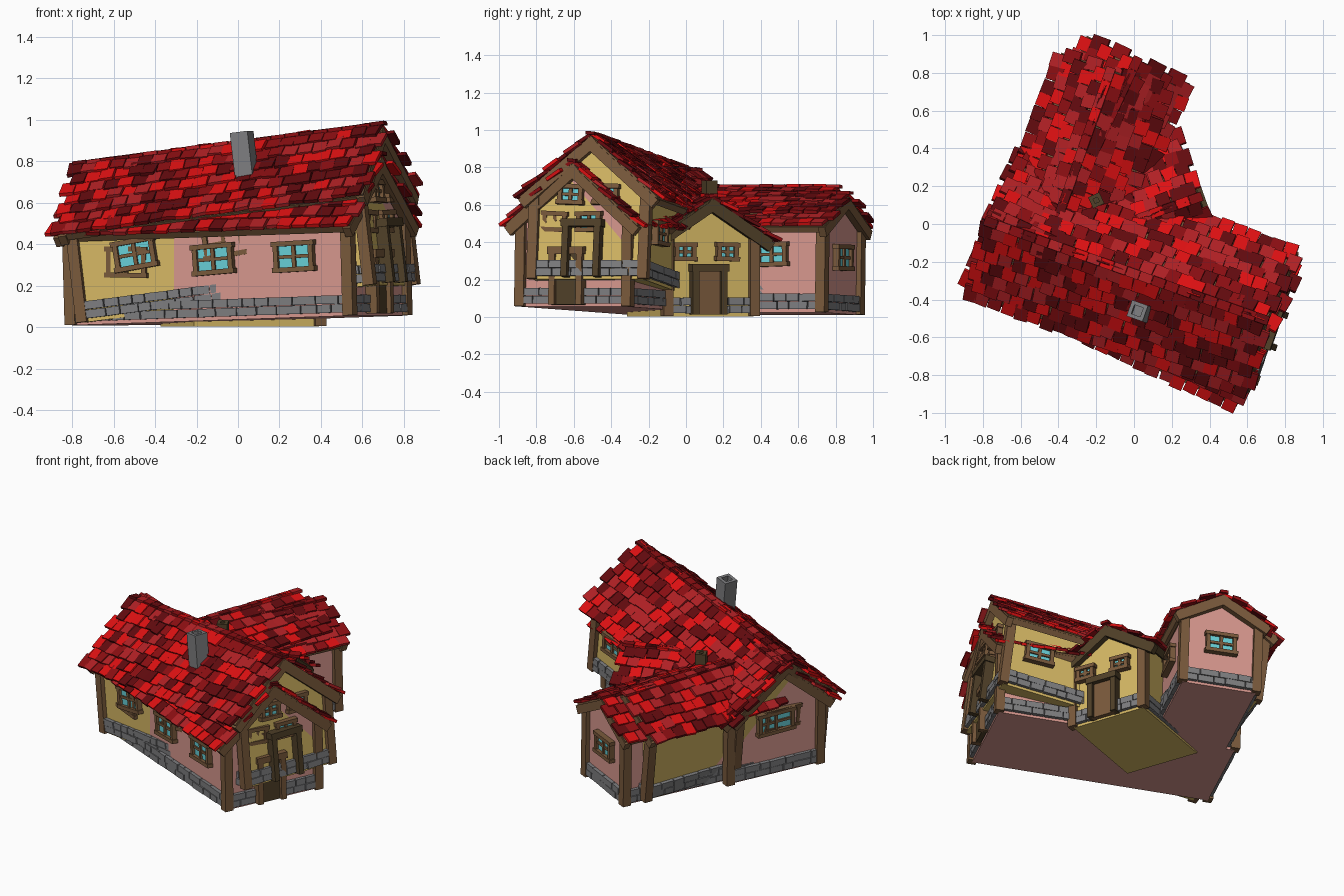
import bpy, bmesh, random
from math import radians, sqrt
from mathutils import Matrix, Vector

random.seed(4)
cube = bpy.data.objects.get("Cube")
if cube:
    bpy.data.objects.remove(cube)


def srgb(r, g, b):
    return tuple((c / 255 / 12.92 if c < 11 else ((c / 255 + 0.055) / 1.055) ** 2.4) for c in (r, g, b)) + (1,)


PALETTE = {
    "bright red tile": srgb(222, 16, 18), "red tile": srgb(176, 32, 36),
    "dark red tile": srgb(140, 14, 18), "deep red tile": srgb(98, 10, 14),
    "yellow plaster": srgb(214, 184, 100), "pink plaster": srgb(216, 152, 142),
    "wood": srgb(122, 90, 60), "dark wood": srgb(80, 64, 40),
    "stone": srgb(126, 126, 128), "glass": srgb(104, 208, 216),
}
MATS = {}
for label, colour in PALETTE.items():
    m = bpy.data.materials.new(label)
    m.use_nodes = True
    m.diffuse_color = colour
    bsdf = m.node_tree.nodes["Principled BSDF"]
    bsdf.inputs["Base Color"].default_value = colour
    bsdf.inputs["Roughness"].default_value = 0.8
    MATS[label] = m
REDS = [n for n in PALETTE if "tile" in n]

parts = {}


def part(name, mat):
    bm, mats = parts.setdefault(name, (bmesh.new(), []))
    if mat not in mats:
        mats.append(mat)
    return bm, mats.index(mat)


def box(name, mat, M, centre, size, rot=None):
    bm, index = part(name, mat)
    T = M @ Matrix.Translation(centre) @ (rot or Matrix()) @ Matrix.Diagonal((*size, 1))
    for v in bmesh.ops.create_cube(bm, size=1, matrix=T)["verts"]:
        for f in v.link_faces:
            f.material_index = index


def turn(deg, axis="Z"):
    return Matrix.Rotation(radians(deg), 4, axis)


def jitter(a):
    return random.uniform(-a, a)


def face(M, side, length, width):
    """Matrix on a wall: x runs along it, -y points outwards."""
    angle = {"front": 0, "right": 90, "back": 180, "left": -90}[side]
    depth = width if side in ("front", "back") else length
    return M @ turn(angle) @ Matrix.Translation((0, -depth / 2, 0))


def walls(name, mat, M, length, width, peak, slope):
    bm, index = part(name, mat)
    w, eave = width / 2, peak - slope * width / 2
    outline = [(-w, 0), (w, 0), (w, eave), (0, peak), (-w, eave)]
    f = bm.faces.new([bm.verts.new(M @ Vector((-length / 2, y, z))) for y, z in outline])
    ext = bmesh.ops.extrude_face_region(bm, geom=[f])["geom"]
    shift = M.to_3x3() @ Vector((length, 0, 0))
    bmesh.ops.translate(bm, verts=[v for v in ext if isinstance(v, bmesh.types.BMVert)], vec=shift)


def stones(name, W, run):
    # two courses of uneven blocks
    for course in range(2):
        x = -run / 2
        while x < run / 2 - 0.01:
            w = min(random.uniform(0.06, 0.13), run / 2 - x)
            box(name, "stone", W, (x + w / 2, -0.008, 0.037 + course * 0.043),
                (w - 0.005, 0.03 + jitter(0.006), 0.04), turn(jitter(1.5), "Y"))
            x += w


def window(name, W, x, z, w=0.21, h=0.15, rows=2):
    A = W @ Matrix.Translation((x, -0.012, z)) @ turn(jitter(3), "Y")
    bar = 0.024
    box(name + "_glass", "glass", A, (0, 0, 0), (w - bar, 0.008, h - bar))
    for s in (-1, 1):
        box(name + "_frames", "wood", A, (s * (w - bar) / 2, -0.004, 0), (bar, 0.035, h))
        box(name + "_frames", "wood", A, (0, -0.006, s * (h - bar) / 2), (w + 0.015, 0.04, bar))
    box(name + "_frames", "wood", A, (0, -0.003, 0), (bar * 0.8, 0.025, h))
    if rows == 2:
        box(name + "_frames", "wood", A, (0, -0.002, 0), (w, 0.022, bar * 0.7))


def door(name, W, x, w, h, frame, panel=None):
    A = W @ Matrix.Translation((x, -0.02, 0.01))
    if panel:
        box(name + "_panel", panel, A, (0, 0, h / 2), (w, 0.03, h))
    for s in (-1, 1):
        box(name + "_frame", frame, A, (s * w / 2, -0.008, h / 2), (0.035, 0.06, h))
    box(name + "_frame", frame, A, (0, -0.01, h), (w + 0.05, 0.07, 0.04))


def roof(name, M, length, half, peak, slope, timber="wood"):
    run = half * sqrt(1 + slope * slope)
    c, s = half / run, slope * half / run
    rows, cols = round(run / 0.078), round(length / 0.074)
    step, pitch = run / rows, length / cols
    for side in (-1, 1):
        # basis: x along the ridge, y down the slope, z out of the roof
        B = M @ Matrix(((1, 0, 0, 0), (0, side * c, side * s, 0), (0, -s, c, peak), (0, 0, 0, 1)))
        box(name + "_roof_boards", timber, B, (0, run / 2 - 0.01, -0.008), (length - 0.04, run - 0.02, 0.02))
        box(name + "_eave_beam", timber, B, (0, run - 0.03, -0.025), (length - 0.06, 0.03, 0.035))
        for end in (-1, 1):
            box(name + "_gable_boards", timber, B, (end * (length / 2 - 0.035), run / 2 - 0.005, -0.035),
                (0.04, run, 0.055))
        for r in range(rows):
            for k in range(cols):
                x = (k + 0.5) * pitch - length / 2 + (0.25 if r % 2 else -0.25) * pitch
                rot = turn(jitter(5)) @ turn(7 + jitter(3), "X") @ turn(jitter(3), "Y")
                box(name + "_roof_tiles", random.choice(REDS), B,
                    (x + jitter(0.005), (r + 0.5) * step + jitter(0.008), 0.016 + jitter(0.004)),
                    (pitch * 0.97, 0.098, 0.018), rot)
    for k in range(cols):
        # small caps close the ridge
        box(name + "_roof_tiles", random.choice(REDS), M, ((k + 0.5) * pitch - length / 2, 0, peak + 0.016),
            (pitch * 0.95, 0.05, 0.018), turn(jitter(6), "X"))


def posts(name, M, length, width, height, ends=(-1, 1), mat="wood"):
    for e in ends:
        for s in (-1, 1):
            box(name + "_corner_posts", mat, M, (e * length / 2, s * width / 2, height / 2 + 0.002),
                (0.055, 0.055, height))


def wing_matrix(M, x, end):
    return M @ Matrix.Translation((x, end / 2, 0)) @ turn(90)


MAIN_L, MAIN_W, WING_W, WING_X = 1.48, 0.63, 0.46, -0.455


def house(name, mat, M, wing_end):
    # main block
    walls(name + "_main_walls", mat, M, MAIN_L, MAIN_W, 0.745, 0.84)
    posts(name + "_main", M, MAIN_L, MAIN_W, 0.47)
    roof(name + "_main", M, MAIN_L + 0.13, 0.405, 0.765, 0.84)
    for side in ("front", "back", "left", "right"):
        stones(name + "_main_stones", face(M, side, MAIN_L, MAIN_W),
               MAIN_L if side in ("front", "back") else MAIN_W)
    F = face(M, "front", MAIN_L, MAIN_W)
    for x in (-0.43, 0.03, 0.46):
        window(name + "_front_window", F, x, 0.295)
    window(name + "_back_window", face(M, "back", MAIN_L, MAIN_W), -0.54, 0.27, 0.18, 0.13)
    window(name + "_left_window", face(M, "left", MAIN_L, MAIN_W), 0, 0.36, 0.25)
    R = face(M, "right", MAIN_L, MAIN_W)
    for x in (-0.11, 0.09):
        window(name + "_gable_window", R, x, 0.455, 0.14, 0.11)
    # back wing
    N = wing_matrix(M, WING_X, wing_end)
    walls(name + "_wing_walls", mat, N, wing_end, WING_W, 0.615, 0.565)
    posts(name + "_wing", N, wing_end, WING_W, 0.47, ends=(1,))
    roof(name + "_wing", N @ Matrix.Translation((0.03, 0, 0)), wing_end + 0.06, 0.31, 0.63, 0.565)
    for side in ("front", "back", "right"):
        stones(name + "_wing_stones", face(N, side, wing_end, WING_W),
               WING_W if side == "right" else wing_end)
    window(name + "_wing_end_window", face(N, "right", wing_end, WING_W), 0, 0.30, 0.19, 0.14)
    window(name + "_wing_side_window", face(N, "front", wing_end, WING_W), 0.72 - wing_end / 2, 0.31, 0.18, 0.13)
    return R


# level pink house and tilted yellow house growing through each other
pink = Matrix.Translation((0.003, -0.285, 0.032)) @ turn(-25) @ turn(-1.8, "Y")
yellow = Matrix.Translation((0.05, -0.28, 0.112)) @ turn(-19.5) @ turn(-7, "Y")
pink_end = house("pink", "pink plaster", pink, 1.01)
yellow_end = house("yellow", "yellow plaster", yellow, 0.93)
door("lower_door", pink_end, -0.03, 0.16, 0.29, "wood", "dark wood")
door("upper_door", yellow_end, -0.03, 0.18, 0.29, "dark wood")

# porch
PL, PW = 0.64, 0.49
porch = Matrix.Translation((0.31, 0.13, 0.004)) @ turn(19.5) @ Matrix.Translation((-PL / 2, 0, 0))
walls("porch_walls", "yellow plaster", porch, PL, PW, 0.615, 0.65)
posts("porch", porch, PL, PW, 0.43, ends=(1,))
roof("porch", porch @ Matrix.Translation((0.01, 0, 0)), PL + 0.09, 0.36, 0.63, 0.65, "dark wood")
P = face(porch, "right", PL, PW)
stones("porch_stones", P, PW)
stones("porch_stones", face(porch, "back", PL, PW), PL)
door("porch_door", P, -0.02, 0.16, 0.25, "dark wood", "wood")
for x in (-0.15, 0.09):
    window("porch_window", P, x, 0.345, 0.12, 0.1)


# chimneys: four slabs around an open flue
def chimney(name, mat, M, w, low, high):
    for k in range(4):
        box(name, mat, M @ turn(90 * k), (0, w / 2 - 0.01, (low + high) / 2), (w, 0.02, high - low))
    box(name, mat, M, (0, 0, (low + high) / 2 - 0.02), (w * 0.8, w * 0.8, high - low - 0.04))


chimney("stone_chimney", "stone", yellow @ Matrix.Translation((0.13, -0.18, 0)), 0.09, 0.5, 0.82)
chimney("wood_chimney", "dark wood", Matrix.Translation((-0.2, 0.125, 0)) @ turn(25), 0.065, 0.45, 0.73)

for name, (bm, mats) in parts.items():
    bmesh.ops.recalc_face_normals(bm, faces=bm.faces)
    mesh = bpy.data.meshes.new(name)
    bm.to_mesh(mesh)
    bm.free()
    for label in mats:
        mesh.materials.append(MATS[label])
    bpy.context.scene.collection.objects.link(bpy.data.objects.new(name, mesh))
